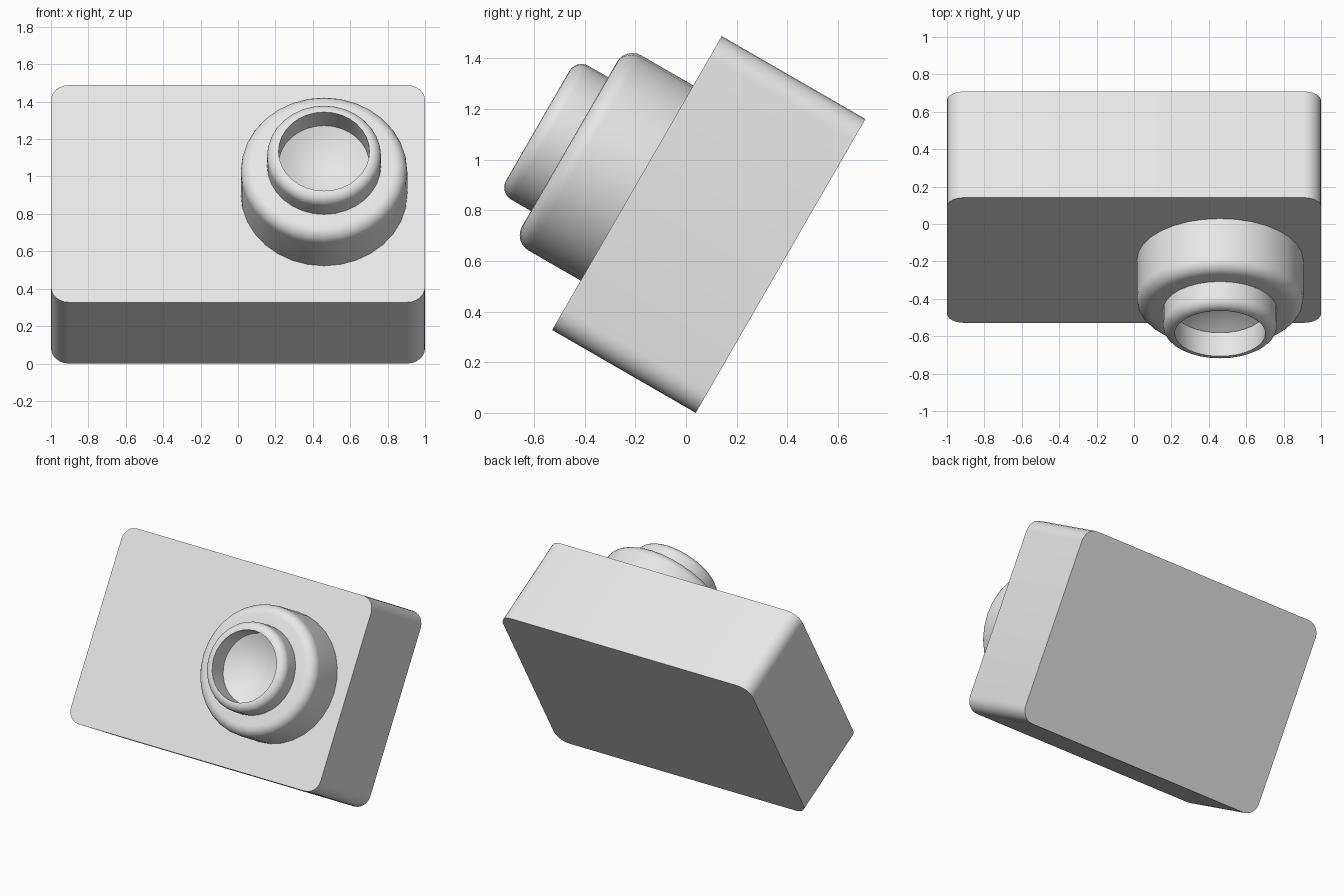
import bpy, bmesh, math
from mathutils import Matrix, Vector

if "Cube" in bpy.data.objects:
    bpy.data.objects.remove(bpy.data.objects["Cube"], do_unlink=True)

# Single plain grey finish
grey = bpy.data.materials.new("light_grey")
grey.use_nodes = True
grey.diffuse_color = (0.8, 0.8, 0.8, 1)
grey.node_tree.nodes["Principled BSDF"].inputs["Base Color"].default_value = (0.8, 0.8, 0.8, 1)

# The whole model leans back around the x axis
LEAN = Matrix.Translation((0, 0.09, 0.744)) @ Matrix.Rotation(math.radians(-30), 4, 'X')
LENS_X = 0.46


def finish(name, bm):
    bmesh.ops.recalc_face_normals(bm, faces=bm.faces)
    mesh = bpy.data.meshes.new(name)
    bm.to_mesh(mesh)
    bm.free()
    mesh.materials.append(grey)
    obj = bpy.data.objects.new(name, mesh)
    bpy.context.collection.objects.link(obj)
    obj.matrix_world = LEAN
    bpy.ops.object.select_all(action='DESELECT')
    obj.select_set(True)
    bpy.context.view_layer.objects.active = obj
    bpy.ops.object.shade_smooth_by_angle(angle=math.radians(35))
    return obj


def arc(radius, front, r):
    """Rounded outer front edge, from the front face to the side wall."""
    steps = [math.pi / 2 * i / 6 for i in range(7)]
    return [(radius - r + r * math.sin(a), front + r - r * math.cos(a)) for a in steps]


def lathe(name, profile, segments=32):
    """Spin (radius, depth) points around the lens axis."""
    bm = bmesh.new()
    verts = [bm.verts.new((LENS_X + r, y, 0)) for r, y in profile]
    edges = [bm.edges.new(pair) for pair in zip(verts, verts[1:])]
    bmesh.ops.spin(bm, geom=verts + edges, cent=(LENS_X, 0, 0), axis=(0, 1, 0),
                   angle=math.tau, steps=segments, use_duplicate=False)
    bmesh.ops.remove_doubles(bm, verts=bm.verts, dist=0.0005)
    return finish(name, bm)


# Body: box with four rounded corners, sharp front and back rims
bm = bmesh.new()
bmesh.ops.create_cube(bm, size=1)
bmesh.ops.scale(bm, vec=Vector((2, 0.655, 1.34)), verts=bm.verts)
corners = [e for e in bm.edges if abs(e.verts[0].co.y - e.verts[1].co.y) > 0.1]
bmesh.ops.bevel(bm, geom=corners, offset=0.095, segments=6, profile=0.5, affect='EDGES')
finish("body", bm)

# Wide lens barrel
lathe("lens_barrel", [(0.24, -0.635)] + arc(0.445, -0.635, 0.07) + [(0.445, -0.3)])

# Narrow front ring with an open bore
lathe("lens_ring", [(0.243, -0.63), (0.243, -0.78)] + arc(0.305, -0.78, 0.055)
      + [(0.305, -0.62)])

# Dished glass at the bottom of the bore
bowl = [(0.243 * i / 8, -0.56 - 0.075 * (i / 8) ** 2) for i in range(9)]
lathe("lens_glass", bowl)
